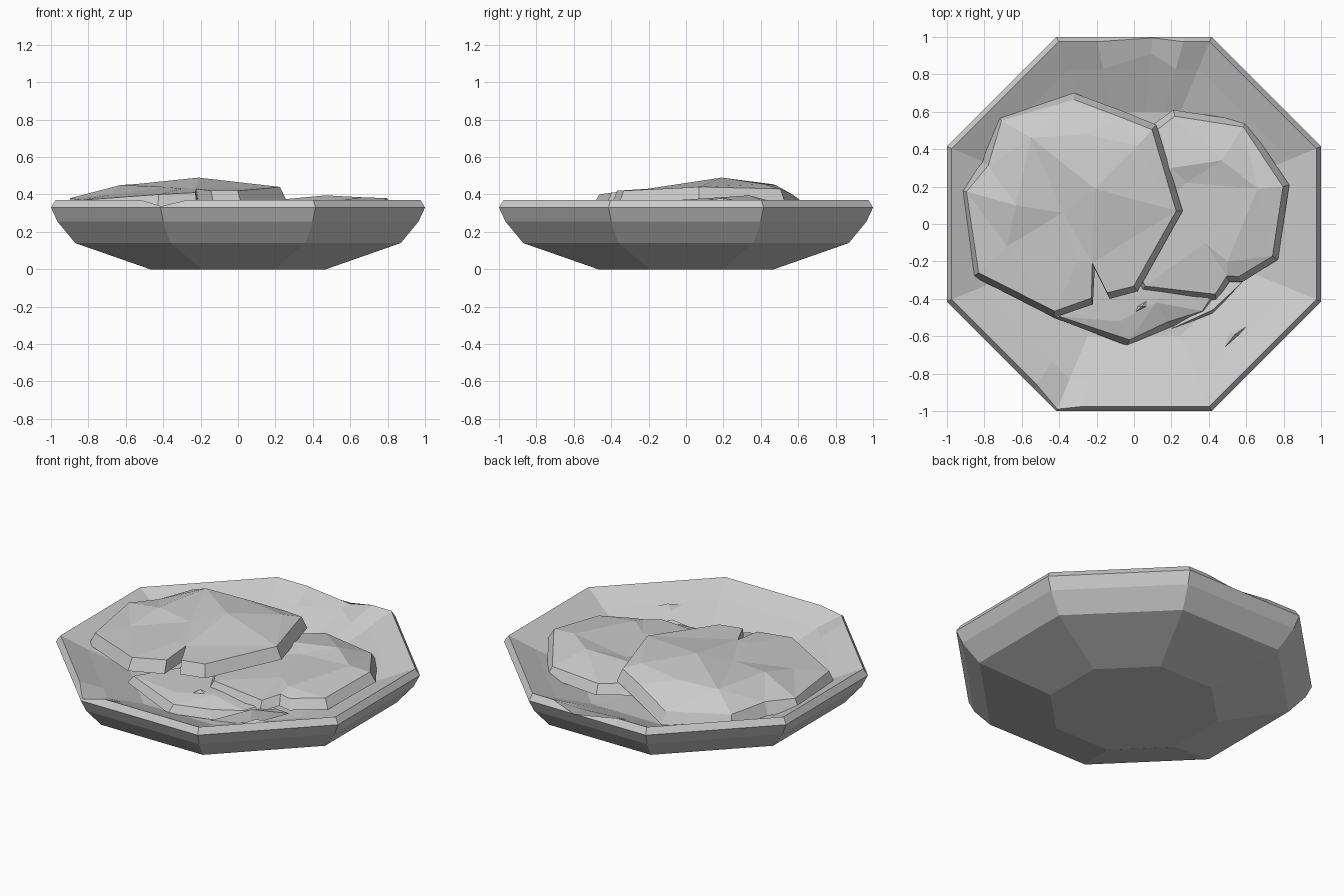
import bpy
import bmesh
from math import radians, degrees, cos, sin, atan2
from mathutils import Vector
from mathutils.geometry import delaunay_2d_cdt

cube = bpy.data.objects.get("Cube")
if cube:
    bpy.data.objects.remove(cube, do_unlink=True)

grey = bpy.data.materials.new("plain_grey")
grey.use_nodes = True
COLOUR = (0.6, 0.6, 0.6, 1)
grey.diffuse_color = COLOUR
grey.node_tree.nodes["Principled BSDF"].inputs["Base Color"].default_value = COLOUR


def finish(name, bm):
    """Turn a bmesh into a flat-shaded grey object."""
    bmesh.ops.recalc_face_normals(bm, faces=bm.faces)
    mesh = bpy.data.meshes.new(name)
    bm.to_mesh(mesh)
    bm.free()
    mesh.materials.append(grey)
    obj = bpy.data.objects.new(name, mesh)
    bpy.context.collection.objects.link(obj)
    return obj


def octagon_point(angle, half, z):
    """Point on an octagon of the given half width, in the given direction."""
    off = (angle + 22.5) % 45 - 22.5
    r = half / cos(radians(off))
    return Vector((r * cos(radians(angle)), r * sin(radians(angle)), z))


def build_bowl():
    # profile from the base, over the rim, down to the inner floor
    profile = [(0.47, 0), (0.87, 0.14), (0.965, 0.255), (1, 0.33),
               (0.975, 0.37), (0.83, 0.3), (0.6, 0.2), (0.3, 0.18)]
    rim = 4
    # extra columns where the rim is chipped
    chips = [(-0.2, 1), (0.1, 1), (0.27, 1), (-0.28, -1), (-0.53, -0.88)]
    back_dent = degrees(atan2(1, 0.1))
    corner_dent = 247.5
    angles = sorted([22.5 + 45 * i for i in range(8)]
                    + [degrees(atan2(y, x)) % 360 for x, y in chips])
    bm = bmesh.new()
    rings = []
    for i, (half, z) in enumerate(profile):
        ring = []
        for a in angles:
            p = octagon_point(a, half, z)
            if i == rim and abs(a - back_dent) < 0.1:
                p = octagon_point(a, 0.995, 0.325)
            elif i == rim and abs(a - corner_dent) < 0.1:
                p = octagon_point(a, 0.99, 0.337)
            elif i == rim + 1 and abs(a - back_dent) < 0.1:
                p = octagon_point(a, 0.91, 0.325)
            ring.append(bm.verts.new(p))
        rings.append(ring)
    n = len(angles)
    for low, high in zip(rings, rings[1:]):
        for k in range(n):
            j = (k + 1) % n
            bm.faces.new((low[k], low[j], high[j], high[k]))
    bm.faces.new(rings[0])
    bm.faces.new(rings[-1])
    finish("bowl", bm)


def build_slab(name, outline, bumps, thick, flare=0.035):
    """Irregular slab: outline and bumps give the top, the sides flare out."""
    centre = sum((Vector(p[:2]) for p in outline), Vector((0, 0))) / len(outline)
    n = len(outline)
    top = []
    for x, y, z in outline:
        d = Vector((x, y)) - centre
        top.append(centre + d * (1 - flare / d.length))
    flat = top + [Vector(p[:2]) for p in bumps]
    heights = [p[2] for p in outline] + [p[2] for p in bumps]
    edges = [(i, (i + 1) % n) for i in range(n)]
    pts, _, faces, source, _, _ = delaunay_2d_cdt(flat, edges, [], 1, 0.0001)
    bm = bmesh.new()
    verts = {}
    for i, p in enumerate(pts):
        verts[source[i][0]] = bm.verts.new((p.x, p.y, heights[source[i][0]]))
    key = [s[0] for s in source]
    for f in faces:
        bm.faces.new([verts[key[i]] for i in f])
    base = [bm.verts.new((x, y, z - thick)) for x, y, z in outline]
    for i, j in edges:
        bm.faces.new((verts[i], verts[j], base[j], base[i]))
    bm.faces.new(base)
    finish(name, bm)


def build_shard(name, corners, tip):
    bm = bmesh.new()
    ring = [bm.verts.new(c) for c in corners]
    peak = bm.verts.new(tip)
    bm.faces.new(ring)
    for i in range(len(ring)):
        bm.faces.new((ring[i], ring[(i + 1) % len(ring)], peak))
    finish(name, bm)


build_bowl()

# large raised slab with a notch in its front edge
build_slab("large_slab",
           [(-.43, -.5, .4), (-.22, -.43, .41), (-.21, -.24, .43), (-.13, -.4, .42),
            (.02, -.36, .42), (.26, .07, .44), (.12, .53, .43), (-.05, .6, .4),
            (-.32, .7, .33), (-.73, .58, .37), (-.81, .33, .38), (-.93, .18, .38),
            (-.86, -.28, .37)],
           [(-.21, .19, .49), (-.38, .06, .44), (-.63, .1, .45), (-.55, .46, .455),
            (-.68, -.12, .4), (-.3, -.2, .43), (.02, .42, .455), (-.27, .48, .45)],
           0.075)

# lower slab tucked under the large one
build_slab("side_slab",
           [(.04, -.36, .33), (.44, -.41, .32), (.51, -.31, .34), (.58, -.31, .33),
            (.77, -.19, .34), (.83, .21, .38), (.6, .55, .32), (.21, .61, .33),
            (.1, .53, .33), (-.1, .4, .32), (-.1, -.1, .33)],
           [(.2, .3, .37), (.47, .34, .395), (.28, .22, .35), (.66, .19, .385),
            (.38, -.1, .35), (.5, -.2, .36)],
           0.06)

# thin slab at the front
build_slab("front_slab",
           [(-.43, -.5, .3), (-.04, -.65, .265), (.2, -.55, .25), (.4, -.47, .27),
            (.44, -.4, .28), (.25, -.2, .29), (-.25, -.2, .3)],
           [(-.08, -.52, .29), (.12, -.42, .29)],
           0.05)

# crumbs lying on the bowl and slabs
build_shard("bowl_crumb", [(.43, -.73, .27), (.6, -.6, .26), (.64, -.52, .28),
                           (.5, -.57, .26)], (.54, -.59, .31))
build_shard("front_crumb", [(-.02, -.5, .27), (.1, -.44, .27), (.1, -.38, .27),
                            (0, -.44, .27)], (.04, -.44, .31))
build_shard("gap_crumb", [(.2, -.56, .2), (.42, -.48, .2), (.58, -.31, .25),
                          (.48, -.3, .25)], (.42, -.46, .29))
